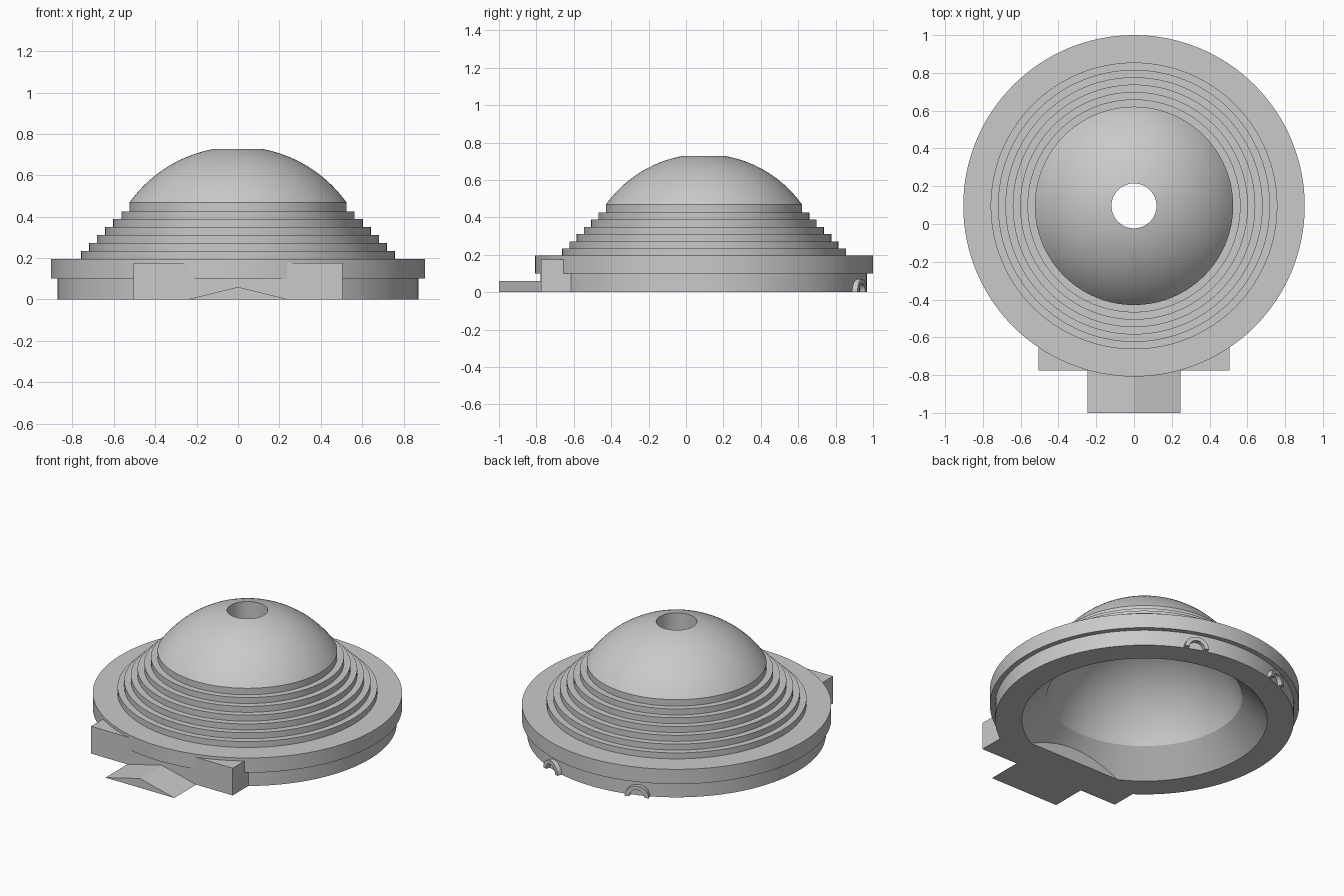
import bpy, bmesh, math
from mathutils import Matrix, Vector

if "Cube" in bpy.data.objects:
    bpy.data.objects.remove(bpy.data.objects["Cube"], do_unlink=True)

CENTRE_Y = 0.096
grey = bpy.data.materials.new("plain grey")
grey.use_nodes = True
grey.diffuse_color = (0.59, 0.59, 0.59, 1)
grey.node_tree.nodes["Principled BSDF"].inputs["Base Color"].default_value = grey.diffuse_color


def finish(name, bm, smooth=False):
    bmesh.ops.recalc_face_normals(bm, faces=bm.faces)
    mesh = bpy.data.meshes.new(name)
    bm.to_mesh(mesh)
    bm.free()
    mesh.materials.append(grey)
    ob = bpy.data.objects.new(name, mesh)
    bpy.context.collection.objects.link(ob)
    if smooth:
        bpy.ops.object.select_all(action='DESELECT')
        ob.select_set(True)
        bpy.context.view_layer.objects.active = ob
        bpy.ops.object.shade_smooth_by_angle(angle=math.radians(25))
    return ob


def lathe(name, profile, steps=128):
    """Revolve a closed (radius, height) profile about the dome axis."""
    bm = bmesh.new()
    verts = [bm.verts.new((r, CENTRE_Y, z)) for r, z in profile]
    edges = [bm.edges.new((a, b)) for a, b in zip(verts, verts[1:] + verts[:1])]
    bmesh.ops.spin(bm, geom=verts + edges, cent=(0, CENTRE_Y, 0), axis=(0, 0, 1),
                   angle=math.tau, steps=steps)
    bmesh.ops.remove_doubles(bm, verts=bm.verts, dist=1e-4)
    return finish(name, bm, True)


def prism(name, outline, depth, matrix, smooth=False):
    """Extrude an (x, z) outline along +y, then place it."""
    bm = bmesh.new()
    face = bm.faces.new([bm.verts.new((x, 0, z)) for x, z in outline])
    new = bmesh.ops.extrude_face_region(bm, geom=[face])["geom"]
    bmesh.ops.translate(bm, verts=[v for v in new if isinstance(v, bmesh.types.BMVert)],
                        vec=(0, depth, 0))
    bmesh.ops.transform(bm, matrix=matrix, verts=bm.verts)
    return finish(name, bm, smooth)


def sphere_arc(radius, centre_z, r_start, r_end, count):
    a, b = math.acos(r_start / radius), math.acos(r_end / radius)
    angles = [a + (b - a) * i / count for i in range(count + 1)]
    return [(radius * math.cos(t), centre_z + radius * math.sin(t)) for t in angles]


# Hollow stepped dome: drum, overhanging rim, terraces, outer cap, bore, inner cap
profile = [(0.717, 0), (0.873, 0), (0.873, 0.1), (0.904, 0.1), (0.904, 0.195)]
z = 0.195
for i in range(7):
    r = 0.759 - 0.039 * i
    profile.append((r, z))
    z += 0.0385
    if i < 6:
        profile.append((r, z))
profile += sphere_arc(0.645, 0.093, 0.525, 0.119, 24)
profile += sphere_arc(0.592, 0, 0.119, 0.572, 24)
lathe("stepped_dome", profile)

# Front mounting block
prism("front_block", [(-0.505, 0), (0.505, 0), (0.505, 0.176), (-0.505, 0.176)],
      0.235, Matrix.Translation((0, -0.776, 0)))

# Gabled tongue at the front
prism("front_tongue", [(-0.245, 0), (0.245, 0), (0, 0.06)],
      0.3, Matrix.Translation((0, -1, 0)))

# Two small half-ring loops at the back
N = 20
half = [(math.cos(math.pi * i / N), math.sin(math.pi * i / N)) for i in range(N + 1)]
ring = [(0.073 * c, 0.07 * s) for c, s in half] + [(0.046 * c, 0.046 * s) for c, s in reversed(half)]
for side, name in ((1, "left_back_loop"), (-1, "right_back_loop")):
    place = (Matrix.Translation((0, CENTRE_Y, 0))
             @ Matrix.Rotation(-side * math.radians(20), 4, 'Z')
             @ Matrix.Translation(Vector((0, 0.85, 0))))
    prism(name, ring, 0.05, place, True)
